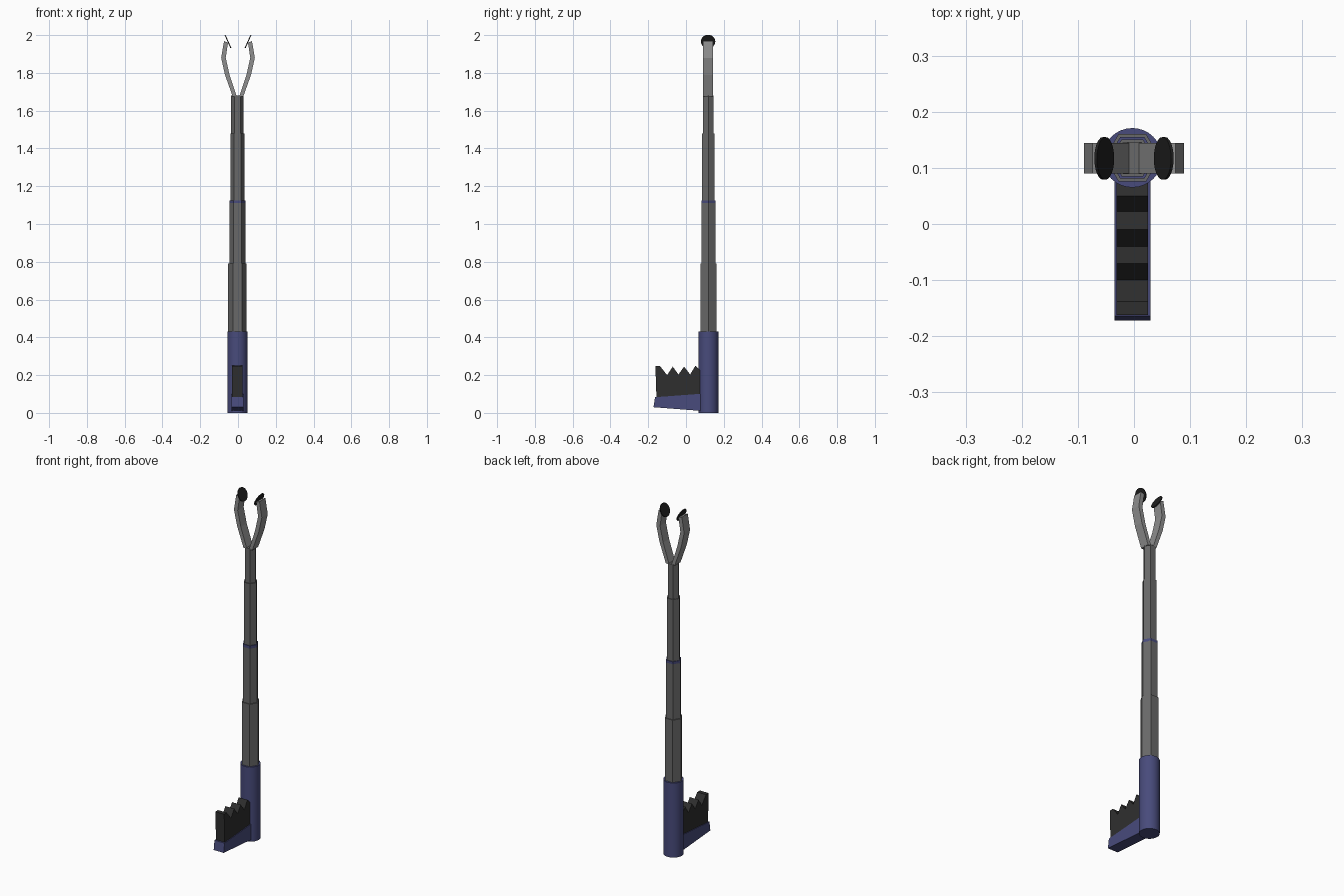
import bpy, bmesh, math
from mathutils import Matrix, Vector

if "Cube" in bpy.data.objects:
    bpy.data.objects.remove(bpy.data.objects["Cube"])


def mat(name, c):
    m = bpy.data.materials.new(name)
    m.diffuse_color = (*c, 1)
    m.use_nodes = True
    m.node_tree.nodes["Principled BSDF"].inputs["Base Color"].default_value = m.diffuse_color
    return m


BLUE = mat("navy blue", (0.065, 0.07, 0.2))
STEEL = mat("dark steel", (0.14, 0.14, 0.14))
CLAW = mat("light steel", (0.27, 0.27, 0.27))
RUBBER = mat("black rubber", (0.028, 0.028, 0.028))
PAD = mat("pad black", (0.014, 0.014, 0.014))
CX, CY = -0.003, 0.118   # shaft axis


def finish(bm, name, material):
    bmesh.ops.recalc_face_normals(bm, faces=bm.faces)
    me = bpy.data.meshes.new(name)
    bm.to_mesh(me)
    bm.free()
    me.materials.append(material)
    ob = bpy.data.objects.new(name, me)
    bpy.context.collection.objects.link(ob)
    return ob


def tube(name, r, z0, z1, sides, material):
    # upright prism with a vertex on the y axis
    bm = bmesh.new()
    m = Matrix.Translation((CX, CY, (z0 + z1) / 2)) @ Matrix.Rotation(math.pi / 2, 4, 'Z')
    bmesh.ops.create_cone(bm, cap_ends=True, segments=sides, radius1=r, radius2=r,
                          depth=z1 - z0, matrix=m)
    return finish(bm, name, material)


def extrude(name, pts, vec, material):
    # flat outline pushed along vec
    bm = bmesh.new()
    f = bm.faces.new([bm.verts.new(p) for p in pts])
    ext = bmesh.ops.extrude_face_region(bm, geom=[f])
    bmesh.ops.translate(bm, vec=vec, verts=[v for v in ext["geom"]
                                            if isinstance(v, bmesh.types.BMVert)])
    return finish(bm, name, material)


# Round base housing
base = tube("base_housing", 0.053, 0, 0.43, 32, BLUE)
for p in base.data.polygons:
    p.use_smooth = len(p.vertices) == 4
base.data.set_sharp_from_angle(angle=math.radians(40))

# Telescoping hexagonal shaft
for i, (r, z0, z1) in enumerate([(0.049, 0.42, 0.79), (0.043, 0.78, 1.11),
                                 (0.038, 1.12, 1.48), (0.033, 1.47, 1.68)]):
    tube(f"shaft_section_{i + 1}", r, z0, z1, 6, STEEL)
tube("shaft_ring", 0.043, 1.108, 1.124, 6, BLUE)

# Handle arm and toothed grip, profiles in the y-z plane
handle = [(-0.172, 0.03), (0.09, 0.01), (0.09, 0.102), (-0.164, 0.083)]
extrude("handle_bar", [(CX - 0.032, y, z) for y, z in handle], (0.064, 0, 0), BLUE)
grip = [(-0.156, 0.07), (0.085, 0.07), (0.085, 0.215), (0.05, 0.25), (0.022, 0.203),
        (-0.01, 0.245), (-0.04, 0.203), (-0.07, 0.245), (-0.1, 0.2),
        (-0.138, 0.248), (-0.162, 0.248)]
extrude("finger_grip", [(CX - 0.028, y, z) for y, z in grip], (0.056, 0, 0), RUBBER)

# Mirrored claw arms and tilted round pads
arm = [(0.007, 1.675), (0.028, 1.675), (0.069, 1.79), (0.089, 1.88), (0.074, 1.968),
       (0.053, 1.96), (0.065, 1.88), (0.045, 1.79)]
for s, side in ((-1, "left"), (1, "right")):
    extrude(f"claw_arm_{side}", [(s * x, 0.09, z) for x, z in arm], (0, 0.054, 0), CLAW)
    bm = bmesh.new()
    tilt = Matrix.Rotation(s * math.radians(90 - 24), 4, 'Y')
    tilt = Matrix.Translation((s * 0.053, 0.117, 1.966)) @ Matrix.Rotation(
        s * math.radians(24), 4, 'Y') @ Matrix.Rotation(math.pi / 2, 4, 'Y')
    bmesh.ops.create_cone(bm, cap_ends=True, segments=24, radius1=0.038, radius2=0.038,
                          depth=0.005, matrix=tilt)
    finish(bm, f"claw_pad_{side}", PAD)
